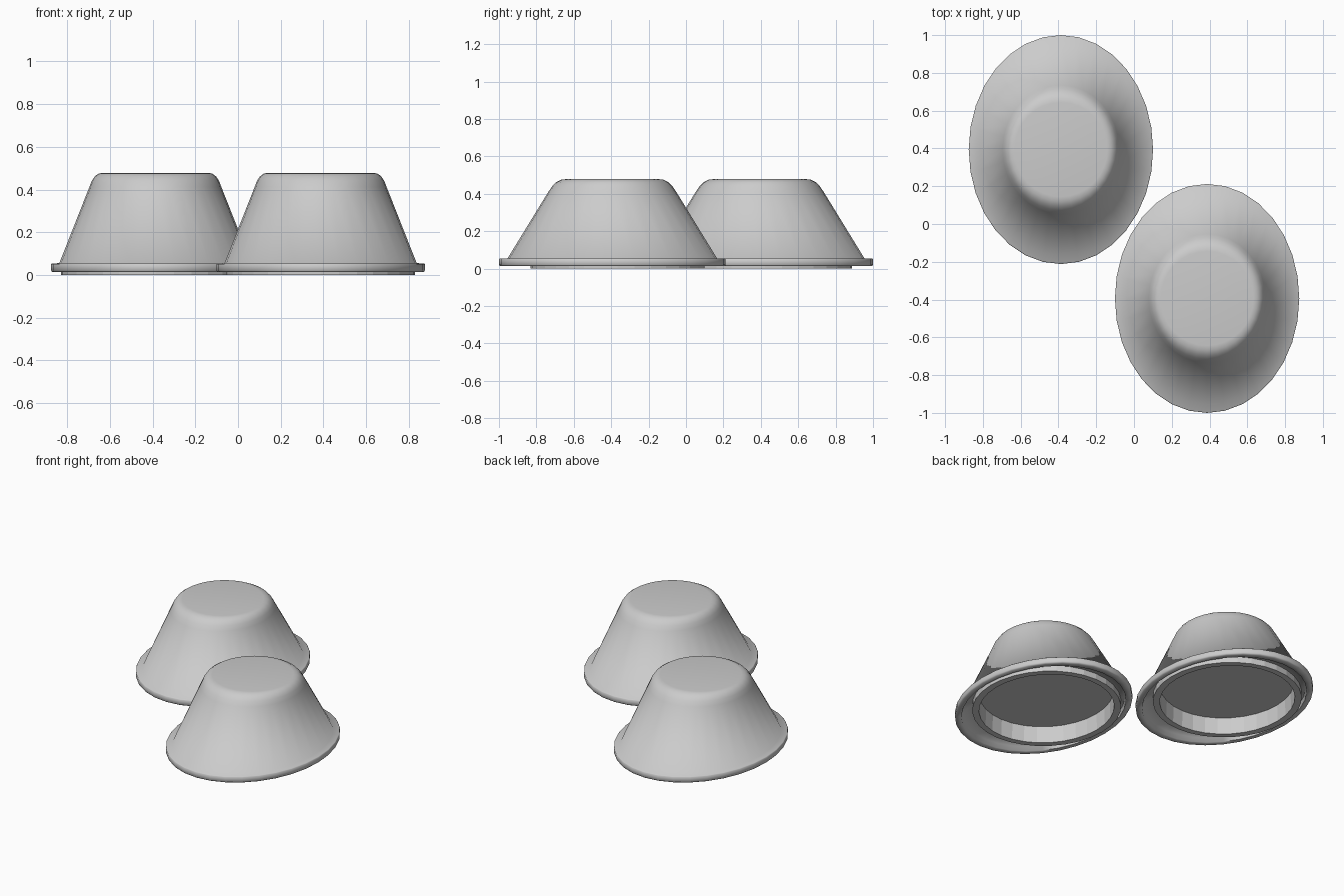
import bpy, bmesh
from math import cos, sin, pi, radians

if "Cube" in bpy.data.objects:
    bpy.data.objects.remove(bpy.data.objects["Cube"])

SIDES = 32


def loft(name, rings, centre, angle, closed=False):
    """Join elliptical rings (rx, ry, y offset, z) into one surface."""
    bm = bmesh.new()
    loops = []
    for rx, ry, oy, z in rings:
        loops.append([bm.verts.new((centre[0] + rx * cos(2 * pi * i / SIDES),
                                    centre[1] + oy + ry * sin(2 * pi * i / SIDES), z))
                      for i in range(SIDES)])
    pairs = list(zip(loops, loops[1:]))
    if closed:
        pairs.append((loops[-1], loops[0]))
    for a, b in pairs:
        for i in range(SIDES):
            j = (i + 1) % SIDES
            bm.faces.new((a[i], a[j], b[j], b[i]))
    if not closed:
        bm.faces.new(loops[0])
        bm.faces.new(loops[-1])
    bmesh.ops.recalc_face_normals(bm, faces=bm.faces)
    mesh = bpy.data.meshes.new(name)
    bm.to_mesh(mesh)
    bm.free()
    ob = bpy.data.objects.new(name, mesh)
    bpy.context.collection.objects.link(ob)
    bpy.ops.object.select_all(action='DESELECT')
    ob.select_set(True)
    bpy.context.view_layer.objects.active = ob
    bpy.ops.object.shade_smooth_by_angle(angle=radians(angle))
    return ob


# Cup outline: rounded top, sloping wall, rim flange, hollow underside
cup_profile = [
    (0.245, 0.250, 0, 0.478),
    (0.265, 0.275, 0, 0.475),
    (0.284, 0.300, 0, 0.462),
    (0.298, 0.321, 0, 0.441),
    (0.309, 0.341, 0, 0.412),
    (0.450, 0.560, 0, 0.055),
    (0.484, 0.602, 0, 0.054),
    (0.488, 0.606, 0, 0.050),
    (0.488, 0.606, 0, 0.020),
    (0.482, 0.600, 0, 0.013),
    (0.455, 0.560, 0, 0.013),
    (0.450, 0.550, 0, 0.040),
    (0.400, 0.430, 0.025, 0.040),
    (0.400, 0.430, 0.025, 0.110),
]

# Seat ring pressed into the underside
ring_profile = [
    (0.443, 0.466, 0.028, 0.045),
    (0.443, 0.466, 0.028, 0.000),
    (0.400, 0.428, 0.028, 0.000),
    (0.396, 0.424, 0.028, 0.110),
]

for side, centre in (("left", (-0.387, 0.394)), ("right", (0.387, -0.394))):
    loft(side + "_cup", cup_profile, centre, 75)
    loft(side + "_seat_ring", ring_profile, centre, 5, closed=True)
